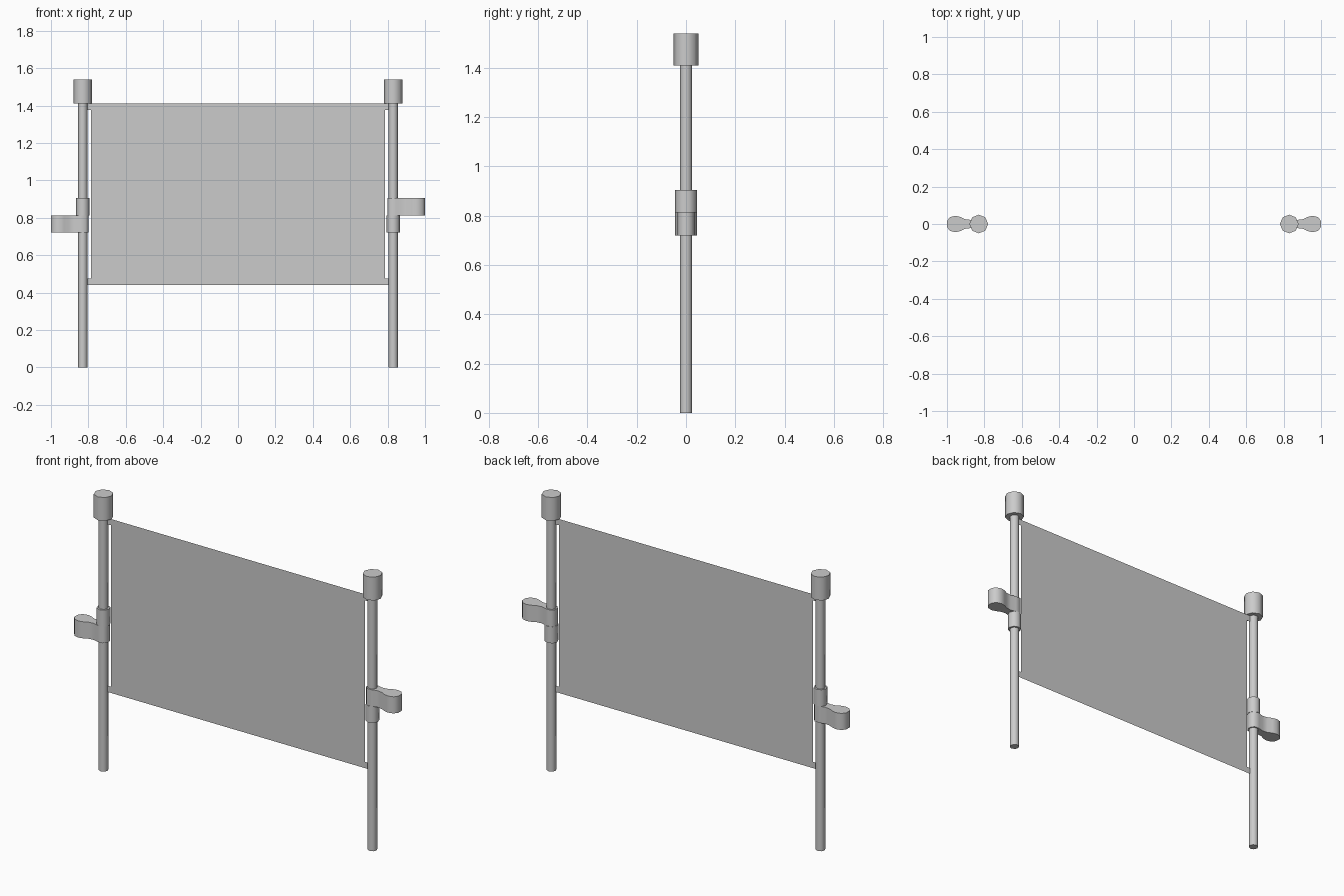
import bpy, bmesh
from math import radians

default = bpy.data.objects.get("Cube")
if default:
    bpy.data.objects.remove(default, do_unlink=True)

GREY = (0.6, 0.6, 0.6, 1.0)
grey = bpy.data.materials.new("plain grey")
grey.use_nodes = True
grey.diffuse_color = GREY
grey.node_tree.nodes["Principled BSDF"].inputs["Base Color"].default_value = GREY

POLE_X = 0.83
CLIP_LOW, CLIP_MID, CLIP_TOP = 0.72, 0.8125, 0.905


def finish(obj):
    obj.data.materials.append(grey)
    bpy.ops.object.select_all(action='DESELECT')
    obj.select_set(True)
    bpy.context.view_layer.objects.active = obj
    bpy.ops.object.shade_smooth_by_angle(angle=radians(50))


def cylinder(name, x, radius, bottom, top, sides=8):
    bpy.ops.mesh.primitive_cylinder_add(
        vertices=sides, radius=radius, depth=top - bottom,
        location=(x, 0, (bottom + top) / 2))
    obj = bpy.context.object
    obj.name = name
    finish(obj)


def polygon(name, points, height=0.0):
    """Face from 3D points, raised into a prism when height is given."""
    mesh = bpy.data.meshes.new(name)
    bm = bmesh.new()
    face = bm.faces.new([bm.verts.new(p) for p in points])
    if height:
        raised = bmesh.ops.extrude_face_region(bm, geom=[face])["geom"]
        moved = [v for v in raised if isinstance(v, bmesh.types.BMVert)]
        bmesh.ops.translate(bm, verts=moved, vec=(0, 0, height))
        bmesh.ops.recalc_face_normals(bm, faces=bm.faces)
    bm.to_mesh(mesh)
    bm.free()
    obj = bpy.data.objects.new(name, mesh)
    bpy.context.collection.objects.link(obj)
    finish(obj)


# Upper half of the clip arm outline, from the pole out to the rounded grip
half = [(0.80, 0.014), (0.815, 0.03), (0.845, 0.03), (0.875, 0.022),
        (0.905, 0.026), (0.93, 0.038), (0.955, 0.044), (0.985, 0.036),
        (1.0, 0.015)]
outline = half + [(x, -y) for x, y in reversed(half)]

# Poles, caps and two-part clips; the clip is flipped on the right side
for side, sign in (("left", 1), ("right", -1)):
    x = sign * POLE_X
    cylinder(side + "_pole", x, 0.025, 0, 1.41)
    cylinder(side + "_cap", x, 0.05, 1.41, 1.54)
    arm_z, collar_z = (CLIP_MID, CLIP_LOW) if sign > 0 else (CLIP_LOW, CLIP_MID)
    height = CLIP_TOP - CLIP_MID
    cylinder(side + "_clip_collar", x, 0.035, collar_z, collar_z + height)
    polygon(side + "_clip_arm", [(sign * px, py, arm_z) for px, py in outline], height)

# Flat sheet with a small tab at each corner reaching the poles
edge = [(0.81, 0.44), (0.81, 0.475), (0.785, 0.475),
        (0.785, 1.375), (0.81, 1.375), (0.81, 1.41)]
sheet = edge + [(-x, z) for x, z in reversed(edge)]
polygon("sheet", [(x, 0, z) for x, z in sheet])
